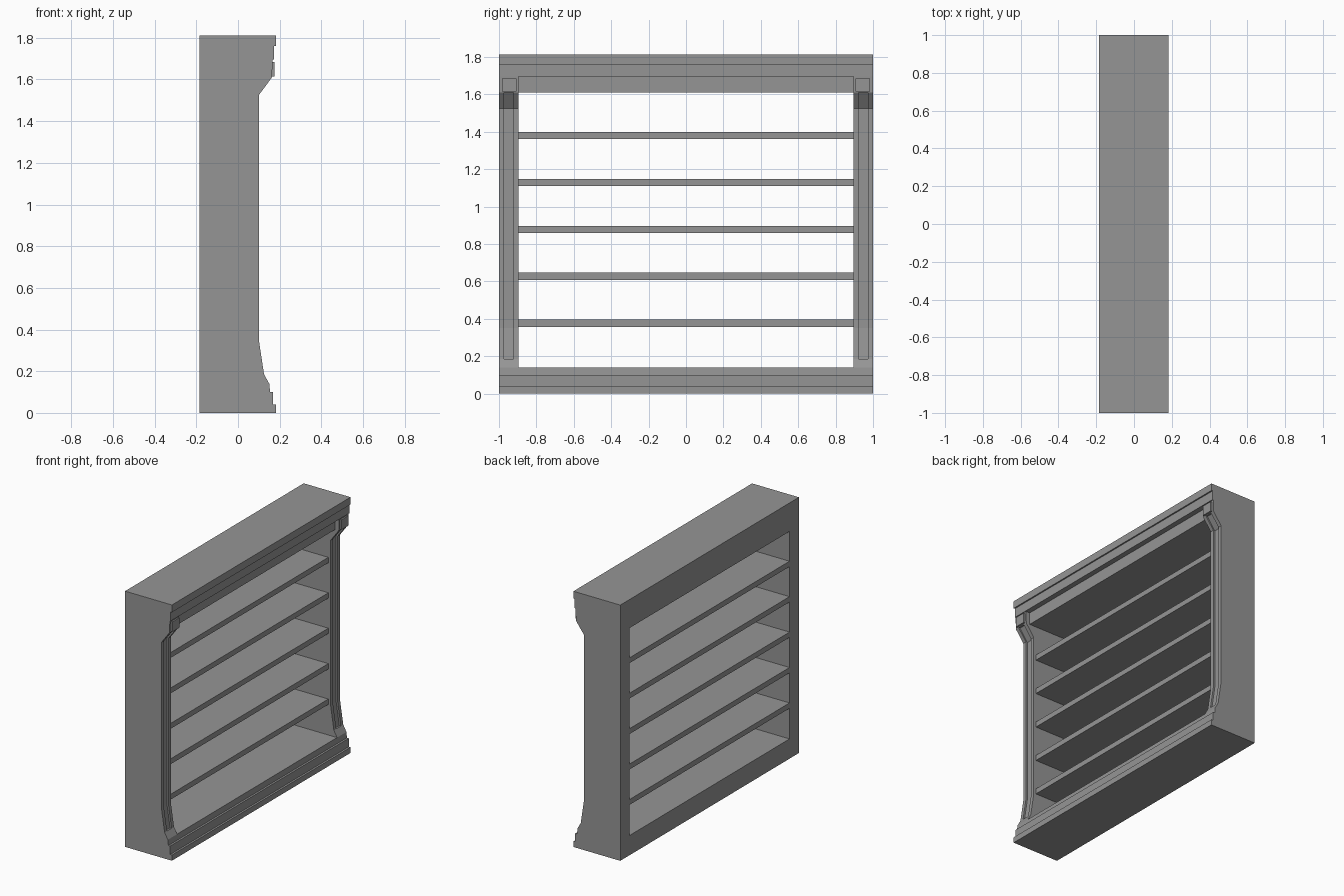
import bpy
import bmesh

if "Cube" in bpy.data.objects:
    bpy.data.objects.remove(bpy.data.objects["Cube"])

GREY = (0.3, 0.3, 0.3, 1.0)
grey = bpy.data.materials.new("plain grey")
grey.use_nodes = True
grey.diffuse_color = GREY
grey.node_tree.nodes["Principled BSDF"].inputs["Base Color"].default_value = GREY

BACK, TOP, INNER, OUTER = -0.185, 1.812, 0.895, 1.0


def extrude_profile(name, profile, y0, y1):
    """Extrude a closed (x, z) outline from y0 to y1."""
    bm = bmesh.new()
    face = bm.faces.new([bm.verts.new((x, y0, z)) for x, z in profile])
    new = bmesh.ops.extrude_face_region(bm, geom=[face])["geom"]
    verts = [v for v in new if isinstance(v, bmesh.types.BMVert)]
    bmesh.ops.translate(bm, verts=verts, vec=(0, y1 - y0, 0))
    bmesh.ops.recalc_face_normals(bm, faces=bm.faces)
    mesh = bpy.data.meshes.new(name)
    bm.to_mesh(mesh)
    bm.free()
    mesh.materials.append(grey)
    obj = bpy.data.objects.new(name, mesh)
    bpy.context.collection.objects.link(obj)
    return obj


def box(name, x0, x1, y0, y1, z0, z1):
    return extrude_profile(name, [(x0, z0), (x1, z0), (x1, z1), (x0, z1)], y0, y1)


# Stepped mouldings shared by the side panels and the boards between them
plinth = [(0.182, 0), (0.182, 0.04), (0.168, 0.04), (0.168, 0.1),
          (0.154, 0.1), (0.15, 0.14)]
cornice = [(0.172, 1.695), (0.172, 1.76), (0.182, 1.76), (0.182, TOP)]
post = [(0.125, 0.185), (0.1, 0.35), (0.1, 1.525), (0.163, 1.61)]

side_profile = ([(BACK, 0)] + plinth + post
                + [(0.166, 1.695)] + cornice + [(BACK, TOP)])

# Grooved side panels with a small square block at the head of each post
DEPTH = 0.012
groove = [(0.3, 0.185)] + [(x - DEPTH, z) for x, z in post] + [(0.3, 1.61)]
for label, s in (("front", -1), ("rear", 1)):
    panel = extrude_profile(label + "_side_panel", side_profile, s * INNER, s * OUTER)
    cutter = extrude_profile("groove_cutter", groove, s * 0.922, s * 0.973)
    cutter.hide_render = True
    cut = panel.modifiers.new("groove", 'BOOLEAN')
    cut.operation = 'DIFFERENCE'
    cut.solver = 'EXACT'
    cut.object = cutter
    bpy.context.view_layer.objects.active = panel
    bpy.ops.object.modifier_apply(modifier=cut.name)
    bpy.data.objects.remove(cutter)
    box(label + "_post_block", 0.155, 0.176, s * 0.907, s * 0.985, 1.615, 1.685)

# Base board and header board
extrude_profile("base_board", [(BACK, 0)] + plinth + [(BACK, 0.14)], -INNER, INNER)
extrude_profile("header_board",
                [(BACK, 1.61), (0.135, 1.61), (0.135, 1.695)] + cornice + [(BACK, TOP)],
                -INNER, INNER)

# Five evenly spaced shelves, open at the back
for i in range(5):
    z = 0.357 + i * 0.251
    box(f"shelf_{i + 1}", BACK, 0.082, -INNER, INNER, z, z + 0.038)
